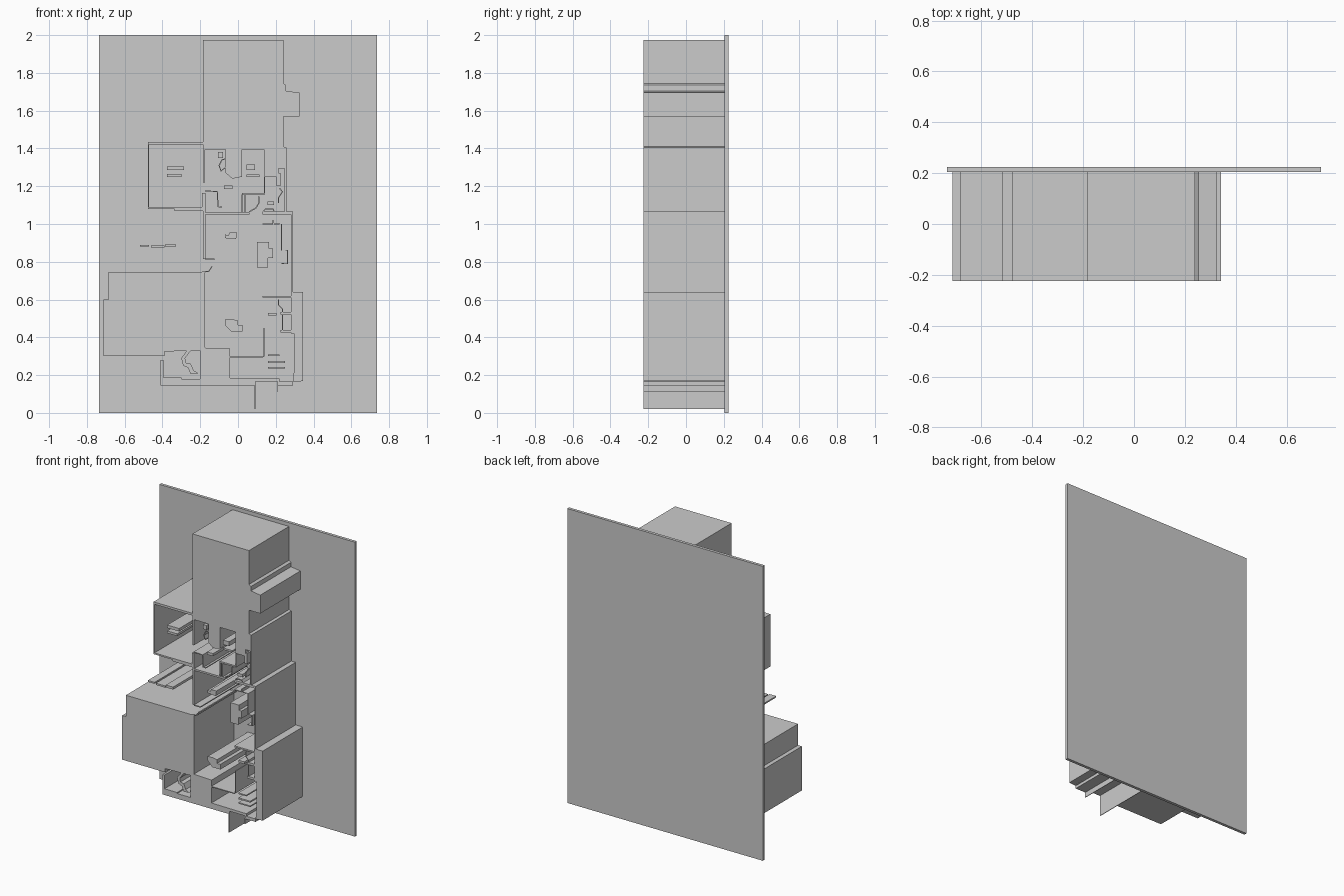
import bpy, bmesh, math

FRONT, BACK, REAR = -0.225, 0.205, 0.225


def prism(name, pts, y0=FRONT, y1=BACK):
    """Extrude a front-view (x, z) outline along y."""
    bm = bmesh.new()
    face = bm.faces.new([bm.verts.new((x, y0, z)) for x, z in pts])
    ext = bmesh.ops.extrude_face_region(bm, geom=[face])
    bmesh.ops.translate(bm, vec=(0, y1 - y0, 0),
                        verts=[v for v in ext["geom"] if isinstance(v, bmesh.types.BMVert)])
    bmesh.ops.recalc_face_normals(bm, faces=bm.faces[:])
    mesh = bpy.data.meshes.new(name)
    bm.to_mesh(mesh)
    bm.free()
    obj = bpy.data.objects.new(name, mesh)
    bpy.context.collection.objects.link(obj)
    return obj


def block(name, x0, x1, z0, z1, y0=FRONT, y1=BACK):
    return prism(name, [(x0, z0), (x1, z0), (x1, z1), (x0, z1)], y0, y1)


def strip(name, path, t=0.006):
    """Thin wall following an open path."""
    left, right = [], []
    for i, (x, z) in enumerate(path):
        a, b = path[max(i - 1, 0)], path[min(i + 1, len(path) - 1)]
        dx, dz = b[0] - a[0], b[1] - a[1]
        n = math.hypot(dx, dz)
        left.append((x - dz / n * t / 2, z + dx / n * t / 2))
        right.append((x + dz / n * t / 2, z - dx / n * t / 2))
    return prism(name, left + right[::-1])


# Back plate
block("base_plate", -0.735, 0.735, 0, 2, BACK, REAR)

# Solid upper mass with two room recesses on its lower edge
prism("upper_block", [
    (-.185, 1.975), (.24, 1.975), (.24, 1.745), (.255, 1.735), (.255, 1.705),
    (.325, 1.695), (.325, 1.57), (.24, 1.57), (.24, 1.41), (.257, 1.405),
    (.257, 1.065), (.247, 1.065), (.247, 1.295), (.215, 1.295), (.215, 1.25),
    (.143, 1.25), (.143, 1.155), (.02, 1.155), (.02, 1.165), (.137, 1.165),
    (.137, 1.395), (.022, 1.395), (.022, 1.25), (-.03, 1.24), (-.065, 1.27),
    (-.065, 1.395), (-.175, 1.395), (-.175, 1.22), (-.185, 1.22)])

# Left room walls, continuing into the corridor wall
prism("left_room_wall", [
    (-.185, 1.435), (-.477, 1.435), (-.477, 1.08), (-.335, 1.08), (-.335, 1.07),
    (-.185, 1.068), (-.185, .815), (-.172, .815), (-.172, 1.165), (-.19, 1.165),
    (-.19, 1.09), (-.47, 1.09), (-.47, 1.42), (-.185, 1.42)])

# Solid lower mass, bottom strip and right-hand walls in one outline
prism("lower_block", [
    (-.713, .3), (-.713, .6), (-.685, .6), (-.685, .745), (-.175, .745),
    (-.175, .345), (-.042, .34), (-.042, .185), (.22, .182), (.22, .165), (.297, .165),
    (.297, .42), (.28, .42), (.28, 1.05), (.13, 1.05), (.13, 1.065),
    (.29, 1.065), (.29, .64), (.343, .64), (.343, .168), (.29, .165), (.29, .145),
    (.21, .145), (.21, .165), (.09, .165), (.09, .145), (-.41, .145), (-.41, .18),
    (-.2, .18), (-.2, .33), (-.39, .325), (-.39, .3)])
block("small_room_wall", -.41, -.395, .18, .28)
block("small_room_base_ledge", -.395, -.3, .18, .187)

# Thin fins hanging at the bottom
block("fin_left", .088, .092, .02, .165)
block("fin_right", .208, .212, .11, .15)

# Interior partition walls
block("hall_wall_left", -.172, .06, 1.05, 1.062)
block("hall_post_left", .018, .024, 1.062, 1.155)
block("hall_post_right", .034, .04, 1.062, 1.155)
strip("closet_wall", [(-.175, 1.175), (-.11, 1.172), (-.105, 1.09), (-.085, 1.09)])
strip("room_divider", [(-.042, .295), (.13, .295), (.137, .3), (.137, .45)])
strip("door_arc", [(.06, 1.065), (.095, 1.085), (.11, 1.11), (.11, 1.145)])
strip("hall_door", [(.13, 1.06), (.145, 1.08), (.185, 1.08), (.195, 1.06)])
strip("terrace_door", [(-.19, .745), (-.155, .75), (-.138, .775)])
strip("kitchen_wall", [(.13, 1.0), (.185, 1.0), (.185, 1.02)])

# Simple rectangular furniture: x0, x1, z0, z1
boxes = {
    "bed_upper": (-.375, -.285, 1.285, 1.305),
    "bed_lower": (-.375, -.3, 1.25, 1.265),
    "bathroom_basin": (-.105, -.08, 1.35, 1.38),
    "room_seat": (.045, .09, 1.285, 1.315),
    "room_bench": (.045, .115, 1.25, 1.262),
    "hall_bench": (-.075, -.03, 1.185, 1.203),
    "terrace_step_left": (-.52, -.47, .88, .89),
    "terrace_step_mid": (-.46, -.39, .875, .887),
    "terrace_step_right": (-.385, -.33, .878, .895),
    "sink": (.205, .225, 1.2, 1.27),
    "low_sink": (.155, .19, 1.1, 1.12),
    "wall_stub": (-.172, -.125, .81, .817),
    "shelf_top": (.13, .28, .61, .62),
    "shelf_mid": (.16, .205, .515, .53),
    "shelf_low": (.225, .28, .425, .44),
    "side_counter": (.225, .28, .52, .535),
    "stair_a": (.16, .22, .3, .308),
    "stair_b": (.16, .25, .265, .275),
    "stair_c": (.16, .25, .235, .243),
}
for name, dims in boxes.items():
    block(name, *dims)

# Shaped furniture
prism("table", [(.1, .77), (.16, .77), (.16, .82), (.185, .82), (.185, .87),
                (.165, .87), (.165, .905), (.1, .905)])
prism("sofa", [(-.07, .465), (-.035, .43), (.025, .43), (.025, .465), (0, .465),
               (0, .49), (-.03, .495), (-.07, .495)])
prism("stool", [(-.07, .925), (-.01, .92), (-.005, .955), (-.045, .955), (-.05, .94), (-.07, .945)])
strip("counter", [(.19, 1.0), (.23, 1.0), (.23, .86), (.262, .86), (.262, .79), (.23, .79)])
strip("cupboard", [(.215, .6), (.215, .57), (.235, .55), (.235, .44)])
strip("bathroom_curve", [(-.065, 1.3), (-.09, 1.28), (-.1, 1.31), (-.085, 1.34), (-.065, 1.345)])
strip("basin_curve", [(.22, 1.19), (.235, 1.17), (.215, 1.14), (.215, 1.11)])
# Curved seat in the small room
prism("curved_seat", [(-.27, .33), (-.3, .29), (-.29, .25), (-.265, .24), (-.25, .205),
                      (-.21, .21), (-.235, .225), (-.25, .26), (-.275, .265), (-.28, .29), (-.25, .33)])
